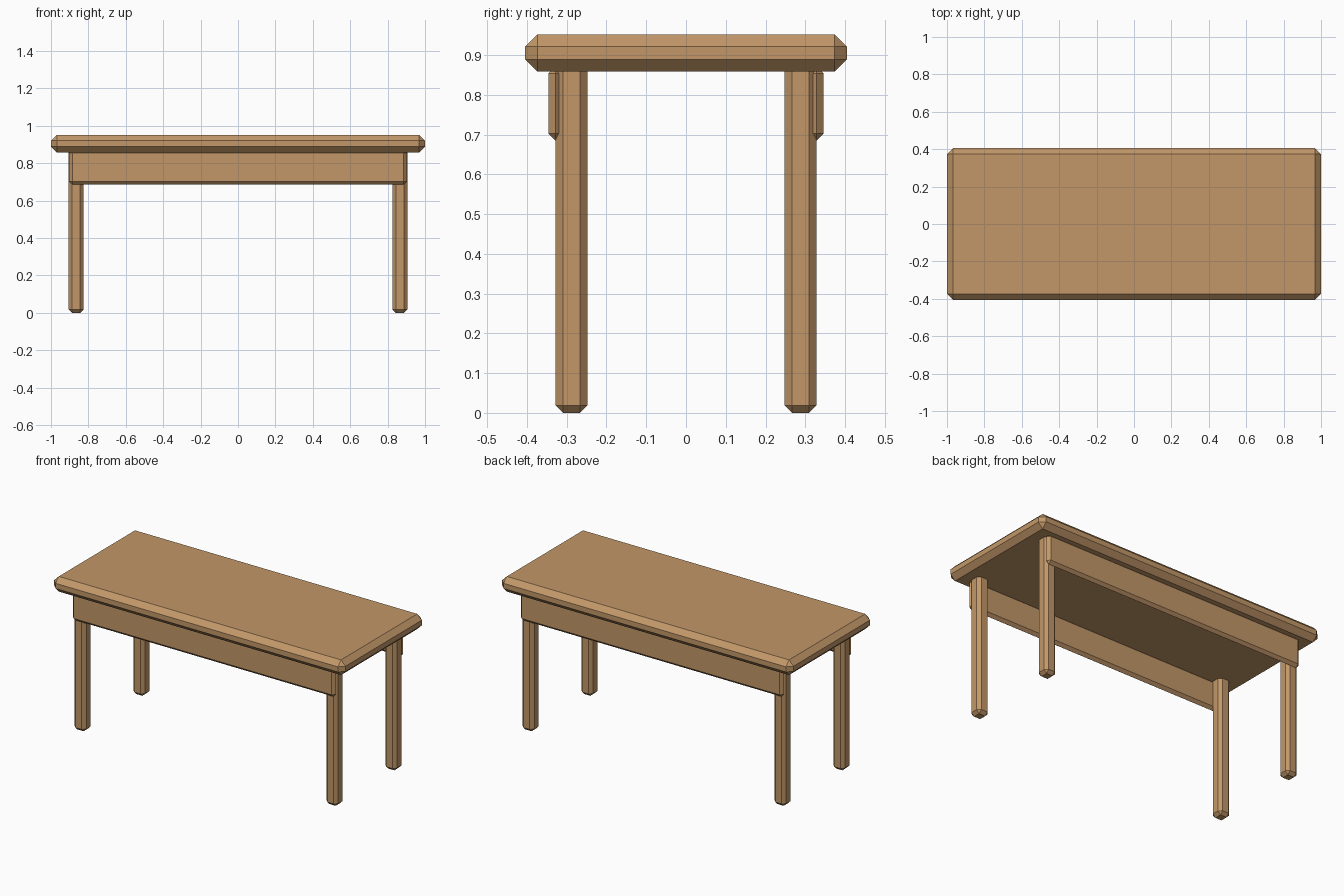
import bpy, bmesh
from mathutils import Vector

if "Cube" in bpy.data.objects:
    bpy.data.objects.remove(bpy.data.objects["Cube"])

wood = bpy.data.materials.new("warm wood")
wood.diffuse_color = (0.54, 0.31, 0.14, 1)
wood.use_nodes = True
wood.node_tree.nodes["Principled BSDF"].inputs["Base Color"].default_value = wood.diffuse_color


def chamfered_box(name, low, high, chamfer):
    """Box between two corners with one flat chamfer on every edge."""
    low, high = Vector(low), Vector(high)
    size, centre = high - low, (low + high) / 2
    bm = bmesh.new()
    bmesh.ops.create_cube(bm, size=1)
    bmesh.ops.scale(bm, vec=size, verts=bm.verts)
    bmesh.ops.bevel(bm, geom=bm.edges[:], offset=chamfer, offset_type='OFFSET',
                    segments=1, affect='EDGES', clamp_overlap=True)
    mesh = bpy.data.meshes.new(name)
    bm.to_mesh(mesh)
    bm.free()
    mesh.materials.append(wood)
    obj = bpy.data.objects.new(name, mesh)
    obj.location = centre
    bpy.context.collection.objects.link(obj)
    return obj


# Table top
chamfered_box("table_top", (-1, -0.405, 0.858), (1, 0.405, 0.952), 0.031)

for side, sy in (("front", -1), ("back", 1)):
    # Long apron board under the top
    y0, y1 = sorted((sy * 0.311, sy * 0.346))
    chamfered_box(side + "_apron", (-0.903, y0, 0.685), (0.903, y1, 0.871), 0.0173)

    # Pair of legs, running up into the top
    y0, y1 = sorted((sy * 0.248, sy * 0.328))
    for end, sx in (("left", -1), ("right", 1)):
        x0, x1 = sorted((sx * 0.825, sx * 0.905))
        chamfered_box(f"{side}_{end}_leg", (x0, y0, 0), (x1, y1, 0.89), 0.0185)
